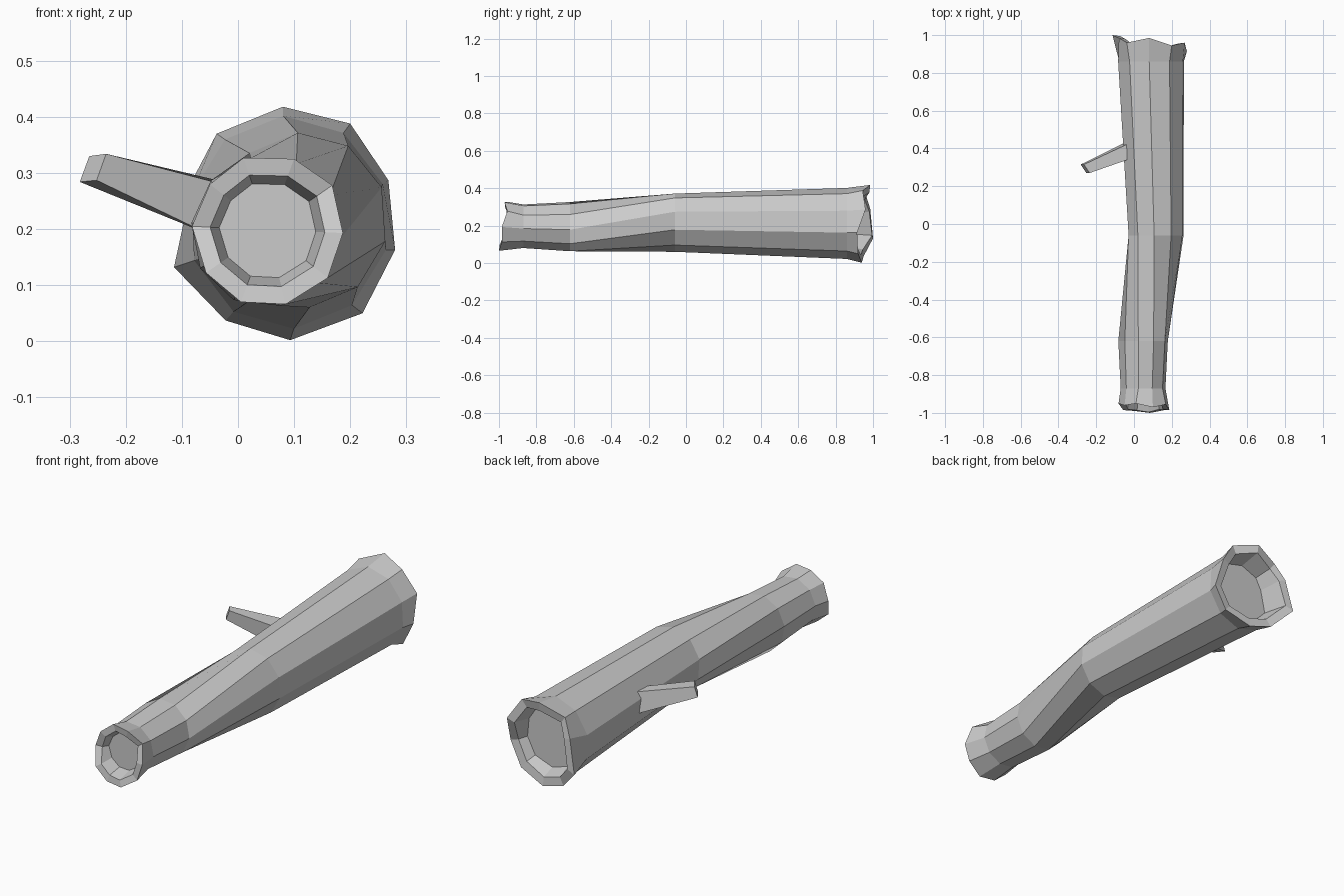
import bpy, bmesh
from math import cos, sin, radians
from mathutils import Vector

if "Cube" in bpy.data.objects:
    bpy.data.objects.remove(bpy.data.objects["Cube"])

SIDES = 10


def make_object(name, bm):
    bmesh.ops.recalc_face_normals(bm, faces=bm.faces)
    mesh = bpy.data.meshes.new(name)
    bm.to_mesh(mesh)
    bm.free()
    obj = bpy.data.objects.new(name, mesh)
    bpy.context.collection.objects.link(obj)
    return obj


def loft(name, rings):
    """Skin a list of equal-length point rings and cap both ends."""
    bm = bmesh.new()
    loops = [[bm.verts.new(p) for p in ring] for ring in rings]
    for a, b in zip(loops, loops[1:]):
        n = len(a)
        for i in range(n):
            j = (i + 1) % n
            bm.faces.new((a[i], a[j], b[j], b[i]))
    bm.faces.new(loops[0])
    bm.faces.new(loops[-1])
    return make_object(name, bm)


def ring(y, cx, cz, rx, rz, turn):
    """Ten-sided section, first corner at angle `turn`, going clockwise."""
    pts = []
    for i in range(SIDES):
        a = radians(turn - i * 360 / SIDES)
        pts.append(Vector((cx + rx * cos(a), y, cz + rz * sin(a))))
    return pts


def inset(rim, scale, dy, flat=None):
    """Shrink a rim towards its middle; dy shifts it, flat levels its y."""
    c = sum(rim, Vector()) / len(rim)
    out = []
    for p in rim:
        q = c + (p - c) * scale
        q.y = flat if flat is not None else p.y + dy
        out.append(q)
    return out


# Jagged broken rims at the thin (front) and thick (back) ends
front_rim = [Vector(p) for p in (
    (0.10, -0.97, 0.325), (0.168, -0.955, 0.278), (0.187, -0.985, 0.193),
    (0.16, -0.985, 0.113), (0.085, -1.0, 0.066), (0.005, -0.99, 0.07),
    (-0.057, -0.985, 0.122), (-0.082, -0.95, 0.205), (-0.05, -0.96, 0.28),
    (0.01, -0.95, 0.327))]
back_rim = [Vector(p) for p in (
    (0.08, 0.985, 0.418), (0.20, 0.945, 0.388), (0.268, 0.96, 0.287),
    (0.28, 0.915, 0.163), (0.222, 0.92, 0.05), (0.093, 0.94, 0.002),
    (-0.022, 0.95, 0.037), (-0.114, 1.0, 0.132), (-0.08, 0.985, 0.29),
    (-0.038, 0.96, 0.37))]

# Trunk: recessed cap, rim, bent body, rim, recessed cap
loft("log_trunk", [
    inset(front_rim, 0.64, 0, flat=-0.92),
    inset(front_rim, 0.76, 0.004),
    front_rim,
    ring(-0.87, 0.048, 0.197, 0.119, 0.119, 66),
    ring(-0.62, 0.048, 0.195, 0.132, 0.134, 65),
    ring(-0.06, 0.117, 0.216, 0.150, 0.156, 94),
    ring(0.86, 0.090, 0.212, 0.180, 0.190, 93),
    back_rim,
    inset(back_rim, 0.80, -0.005),
    inset(back_rim, 0.70, 0, flat=0.87),
])

# Branch stub: tapered four-sided piece rooted inside the trunk
loft("branch_stub", [
    [(-0.05, 0.43, 0.19), (-0.02, 0.43, 0.283),
     (-0.02, 0.345, 0.278), (-0.05, 0.345, 0.19)],
    [(-0.282, 0.315, 0.284), (-0.265, 0.315, 0.33),
     (-0.235, 0.27, 0.334), (-0.252, 0.27, 0.287)],
])
